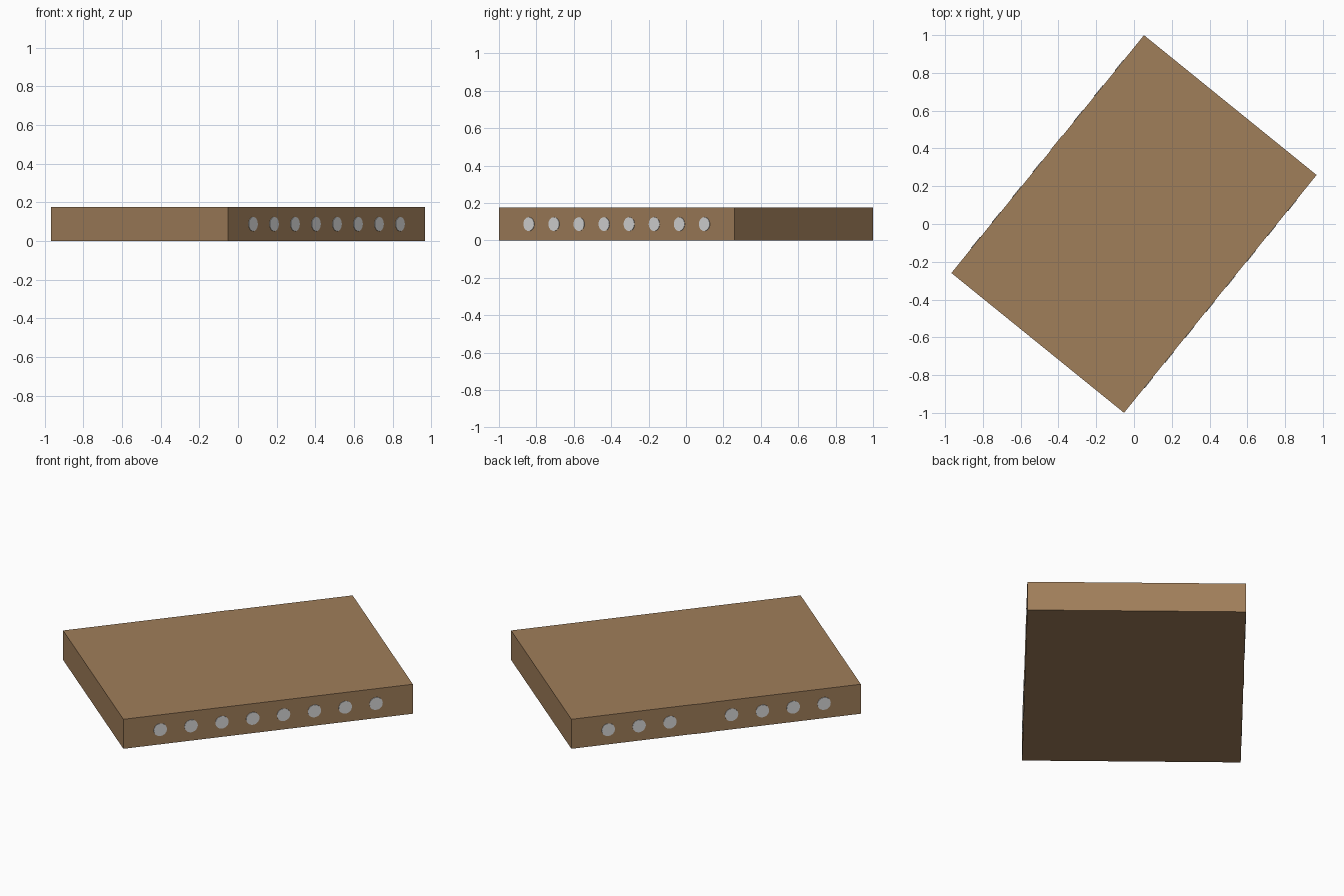
import bpy, math
from mathutils import Matrix, Vector

if "Cube" in bpy.data.objects:
    bpy.data.objects.remove(bpy.data.objects["Cube"])

L, W, H = 1.62, 1.176, 0.175          # slab length, width, thickness
TURN = Matrix.Rotation(math.radians(51), 4, 'Z')


def material(name, rgb):
    m = bpy.data.materials.new(name)
    m.diffuse_color = (*rgb, 1)
    m.use_nodes = True
    m.node_tree.nodes["Principled BSDF"].inputs["Base Color"].default_value = m.diffuse_color
    return m


brown = material("warm_brown", (0.352, 0.209, 0.102))
grey = material("pale_grey", (0.68, 0.68, 0.68))


def finish(ob, name, mat, local):
    ob.name = name
    ob.data.materials.append(mat)
    ob.matrix_world = TURN @ local


def box(name, mat, centre, size):
    bpy.ops.mesh.primitive_cube_add(size=1)
    ob = bpy.context.object
    ob.data.transform(Matrix.Diagonal((*size, 1)))
    finish(ob, name, mat, Matrix.Translation(centre))


# Main slab, turned in plan
box("slab", brown, (0, 0, H / 2), (L, W, H))

# Round discs along both long faces; one on the back is covered
for side, label in ((-1, "front"), (1, "back")):
    for i in range(8):
        x = (i - 3.5) * 0.1725
        if side == 1 and i == 4:
            continue
        bpy.ops.mesh.primitive_cylinder_add(vertices=24, radius=0.037, depth=0.006)
        place = Matrix.Translation((x, side * W / 2, H / 2)) @ Matrix.Rotation(math.pi / 2, 4, 'X')
        finish(bpy.context.object, f"{label}_disc_{i + 1}", grey, place)

# Thin cover plate in place of the missing back disc
box("cover_plate", brown, (L / 2 - 0.735, W / 2, H / 2), (0.1, 0.005, H))
